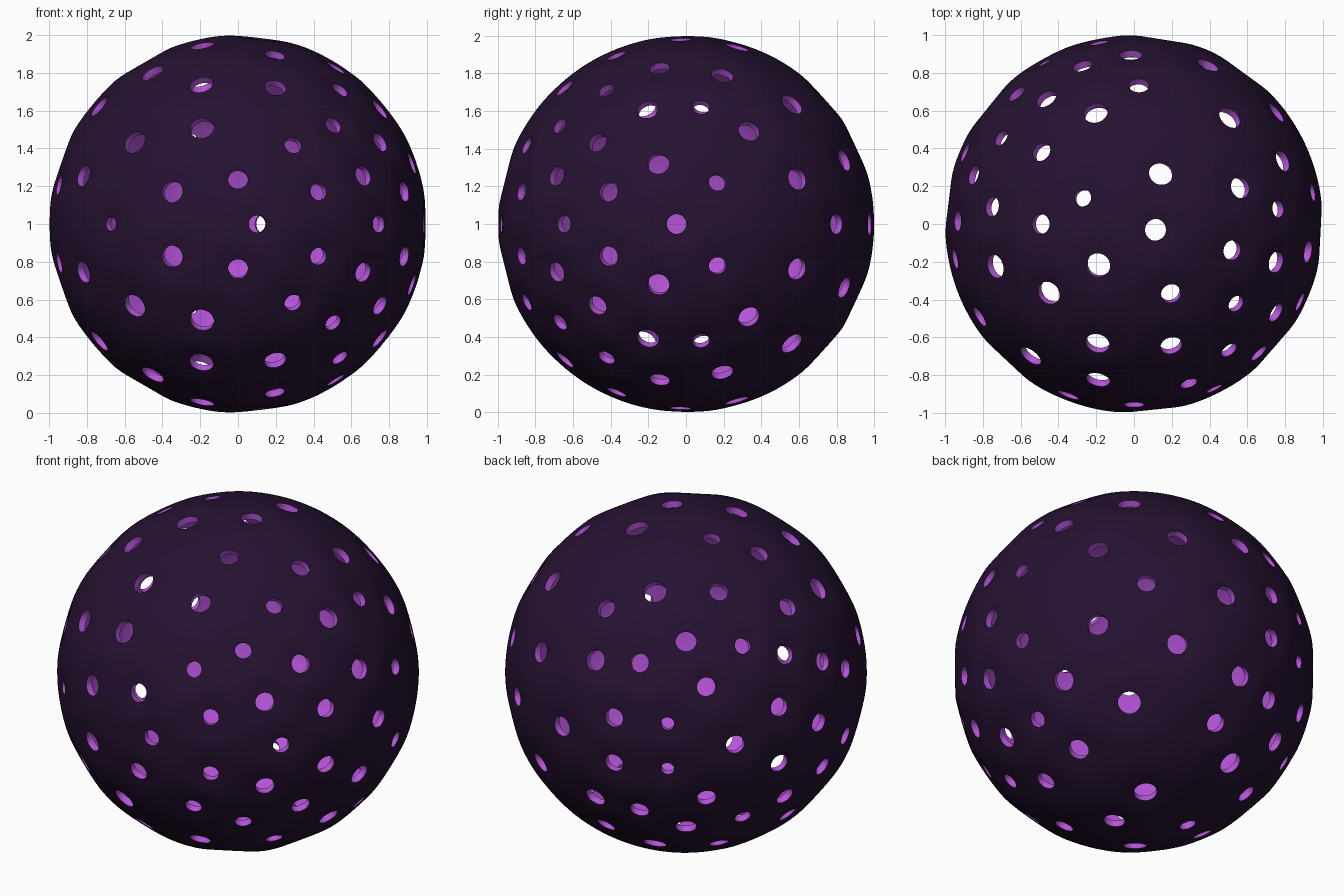
import bpy
import bmesh
from math import radians, cos, sin, exp
from mathutils import Matrix, Vector

default_cube = bpy.data.objects.get("Cube")
if default_cube:
    bpy.data.objects.remove(default_cube, do_unlink=True)

CENTRE = Vector((0, 0, 1))
THICKNESS = 0.04

# Hole directions (azimuth, elevation) for the upper half, grouped by hole radius
HOLES = {
    0.037: [(-133, 0), (119, 8)],
    0.046: [(-84, 0), (-64, 10), (-71, 25), (-38, 46), (10, 13), (6, 39),
            (153, 72), (147, 32), (-41, 0), (-53, 32)],
    0.053: [(-90, 14), (-46, 15), (-25, 10), (-32, 26), (-62, 65), (-3, 0),
            (54, 0), (-15, 57), (180, 60), (88, 42), (142, 51), (173, 40),
            (108, 27), (132, 20), (163, 26), (101, 8), (141, 0), (157, 10),
            (173, 0), (179, 19), (-169, 12)],
    0.058: [(-111, 10), (-149, 15), (-9, 19), (38, 14), (65, 20), (23, 30),
            (-15, 38), (19, 53), (-15, 83), (125, 35), (91, 25), (81, 0),
            (-73, 47)],
    0.064: [(-103, 31), (-128, 26), (-107, 48), (-141, 54), (48, 40),
            (62, 72), (-131, 73), (109, 51), (-163, 39)],
}


def direction(azimuth, elevation):
    a, e = radians(azimuth), radians(elevation)
    return Vector((cos(a) * cos(e), sin(a) * cos(e), sin(e)))


def make_material(name, colour):
    material = bpy.data.materials.new(name)
    material.use_nodes = True
    material.diffuse_color = (*colour, 1)
    shader = material.node_tree.nodes["Principled BSDF"]
    shader.inputs["Base Color"].default_value = (*colour, 1)
    shader.inputs["Roughness"].default_value = 0.6
    return material


def make_object(name, bm):
    mesh = bpy.data.meshes.new(name)
    bm.to_mesh(mesh)
    bm.free()
    obj = bpy.data.objects.new(name, mesh)
    obj.location = CENTRE
    bpy.context.collection.objects.link(obj)
    return obj


# Mirror the holes to the lower half
all_holes = []
for radius, angles in HOLES.items():
    for azimuth, elevation in angles:
        all_holes.append((direction(azimuth, elevation), radius))
        if elevation:
            all_holes.append((direction(azimuth, -elevation), radius))

# Hollow ball: outer skin plus a reversed inner skin
bm = bmesh.new()
bmesh.ops.create_icosphere(bm, subdivisions=6, radius=1)
outer_faces = set(bm.faces)
bmesh.ops.create_icosphere(bm, subdivisions=5, radius=1 - THICKNESS)
bmesh.ops.reverse_faces(bm, faces=[f for f in bm.faces if f not in outer_faces])

# Slightly flatten the skin around each hole
for vert in bm.verts:
    unit = vert.co.normalized()
    nearest = min((unit - d).length for d, r in all_holes)
    vert.co *= 1 - 0.016 * exp(-(nearest / 0.11) ** 2)
shell = make_object("hollow_ball", bm)

# Round cutters pointing outwards
bm = bmesh.new()
for axis, radius in all_holes:
    turn = axis.to_track_quat("Z", "Y").to_matrix().to_4x4()
    bmesh.ops.create_cone(bm, cap_ends=True, segments=32, radius1=radius,
                          radius2=radius, depth=0.3,
                          matrix=Matrix.Translation(axis) @ turn)
cutters = make_object("hole_cutters", bm)
cutters.hide_render = True

# Cut the holes and keep the result
cut = shell.modifiers.new("holes", "BOOLEAN")
cut.operation = "DIFFERENCE"
cut.solver = "EXACT"
cut.object = cutters
depsgraph = bpy.context.evaluated_depsgraph_get()
shell.data = bpy.data.meshes.new_from_object(shell.evaluated_get(depsgraph))
shell.modifiers.clear()
bpy.data.objects.remove(cutters, do_unlink=True)

# Dark outer skin, bright hole walls and inside
shell.data.materials.clear()
shell.data.materials.append(make_material("dark purple", (0.019, 0.006, 0.031)))
shell.data.materials.append(make_material("bright purple", (0.46, 0.088, 0.69)))
for face in shell.data.polygons:
    outward = face.normal.dot(face.center.normalized())
    face.material_index = 0 if outward > 0.7 else 1

bpy.ops.object.select_all(action="DESELECT")
shell.select_set(True)
bpy.context.view_layer.objects.active = shell
bpy.ops.object.shade_smooth_by_angle(angle=radians(35))
